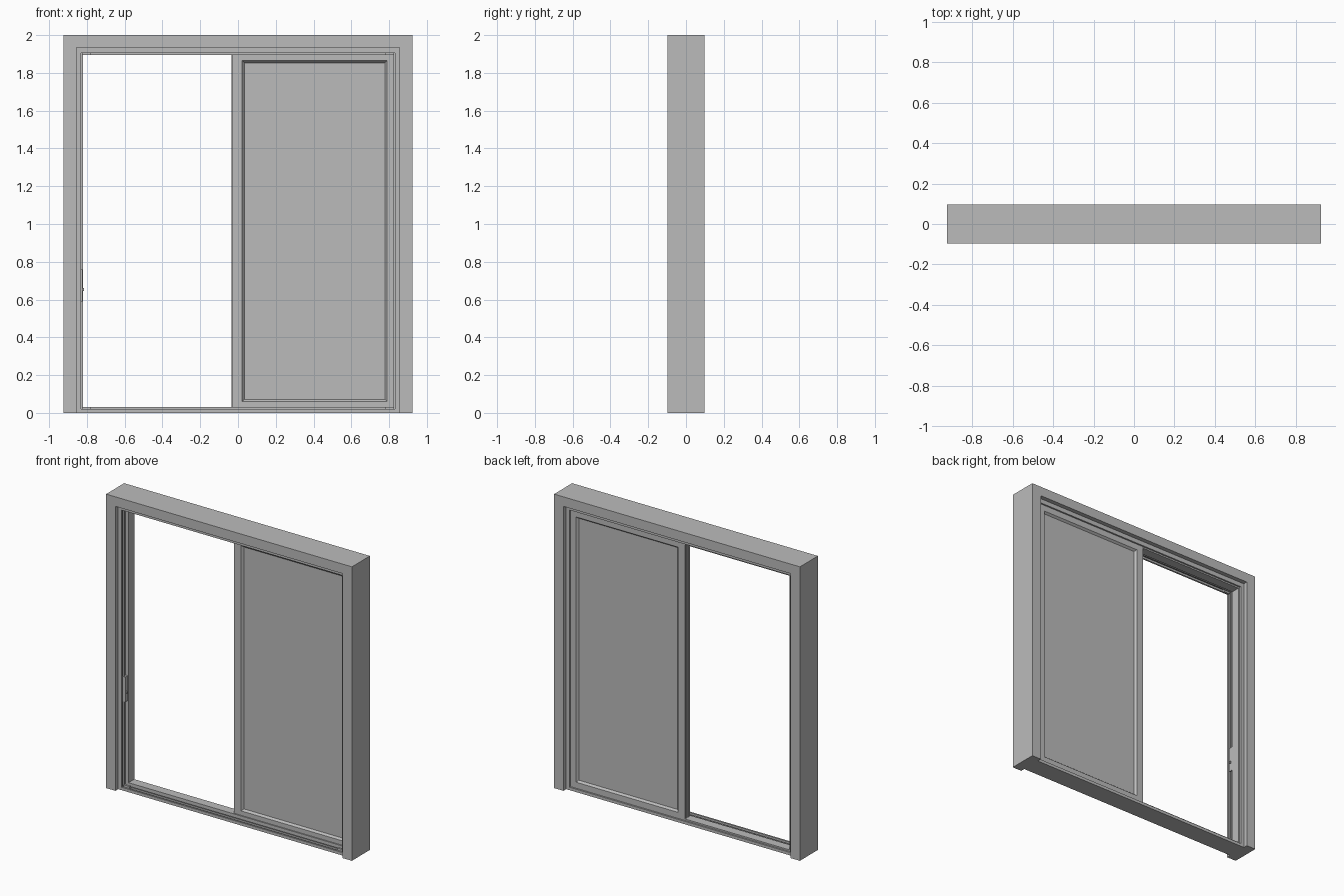
import bpy, bmesh

if "Cube" in bpy.data.objects:
    bpy.data.objects.remove(bpy.data.objects["Cube"], do_unlink=True)

grey = bpy.data.materials.new("plain grey")
grey.use_nodes = True
colour = (0.5, 0.5, 0.5, 1)
grey.diffuse_color = colour
grey.node_tree.nodes["Principled BSDF"].inputs["Base Color"].default_value = colour

W, H, D = 0.925, 2.0, 0.097   # half width, height, half depth
SILL = 0.075                  # the sill sits lower than the head by this much


def finish(name, bm):
    bmesh.ops.recalc_face_normals(bm, faces=bm.faces)
    mesh = bpy.data.meshes.new(name)
    bm.to_mesh(mesh)
    bm.free()
    mesh.materials.append(grey)
    obj = bpy.data.objects.new(name, mesh)
    bpy.context.collection.objects.link(obj)
    return obj


def box_mesh(x0, x1, y0, y1, z0, z1):
    bm = bmesh.new()
    bmesh.ops.create_cube(bm, size=1)
    for v in bm.verts:
        v.co.x = x0 if v.co.x < 0 else x1
        v.co.y = y0 if v.co.y < 0 else y1
        v.co.z = z0 if v.co.z < 0 else z1
    return bm


def box(name, *size):
    return finish(name, box_mesh(*size))


def sweep_frame(name, profile, left=-W, right=W):
    """Sweep a closed (inset, y) profile round a rectangle with mitred corners."""
    bm = bmesh.new()
    loops = []
    for sx, top in ((0, 0), (1, 0), (1, 1), (0, 1)):
        loops.append([bm.verts.new((right - d if sx else left + d, y,
                                    H - d if top else max(0, d - SILL)))
                      for d, y in profile])
    n = len(profile)
    for c in range(4):
        a, b = loops[c], loops[(c + 1) % 4]
        for i in range(n):
            j = (i + 1) % n
            bm.faces.new((a[i], a[j], b[j], b[i]))
    return finish(name, bm)


# Outer casing: two jambs and a head, open at the bottom
bm = bmesh.new()
c = W - 0.07
outline = [(-W, 0), (-W, H), (W, H), (W, 0), (c, 0), (c, 1.935), (-c, 1.935), (-c, 0)]
face = bm.faces.new([bm.verts.new((x, -D, z)) for x, z in outline])
ext = bmesh.ops.extrude_face_region(bm, geom=[face])["geom"]
bmesh.ops.translate(bm, vec=(0, 2 * D, 0),
                    verts=[g for g in ext if isinstance(g, bmesh.types.BMVert)])
finish("outer_casing", bm)

# Inner frame: lips, front track with guide rail, centre rib, rear track
sweep_frame("track_frame", [
    (0.065, -0.067), (0.095, -0.067), (0.095, -0.055), (0.082, -0.055),
    (0.082, -0.034), (0.094, -0.034), (0.094, -0.026), (0.082, -0.026),
    (0.082, -0.006), (0.105, -0.006), (0.105, 0.003), (0.080, 0.003),
    (0.080, 0.056), (0.095, 0.056), (0.095, 0.067), (0.065, 0.067)])

# Covers filling the rear track beside the fixed panel
box("track_cover_jamb", -0.85, -0.82, 0.003, 0.056, 0.004, 1.92)
box("track_cover_head", -0.85, -0.03, 0.003, 0.056, 1.895, 1.92)
box("track_cover_sill", -0.85, -0.03, 0.003, 0.056, 0.004, 0.03)

# Fixed panel: sunken field with sloped moulding on both sides
bm = box_mesh(-0.03, 0.842, 0.002, 0.055, 0.008, 1.917)
bm.normal_update()
for f in [f for f in bm.faces if abs(f.normal.y) > 0.9]:
    bmesh.ops.inset_region(bm, faces=[f], thickness=0.074, depth=0)
    bmesh.ops.inset_region(bm, faces=[f], thickness=0.016, depth=-0.014)
finish("door_panel", bm)

# Seal strips on the free edge of the panel
for i, y in enumerate((0.014, 0.038)):
    box(f"edge_seal_{i + 1}", -0.034, -0.029, y, y + 0.006, 0.03, 1.895)

# Small stops at the ends of the front track
for side, s in (("right", -1), ("left", 1)):
    xs = sorted((s * 0.78, s * 0.825))
    box(f"head_stop_{side}", *xs, -0.05, -0.036, 1.896, 1.92)
    box(f"sill_stop_{side}", *xs, -0.05, -0.036, 0.004, 0.031)

# Latch keeper in the jamb
box("keeper_plate", -0.845, -0.822, -0.038, -0.012, 0.59, 0.76)
box("keeper_hook", -0.825, -0.814, -0.029, -0.021, 0.645, 0.66)
